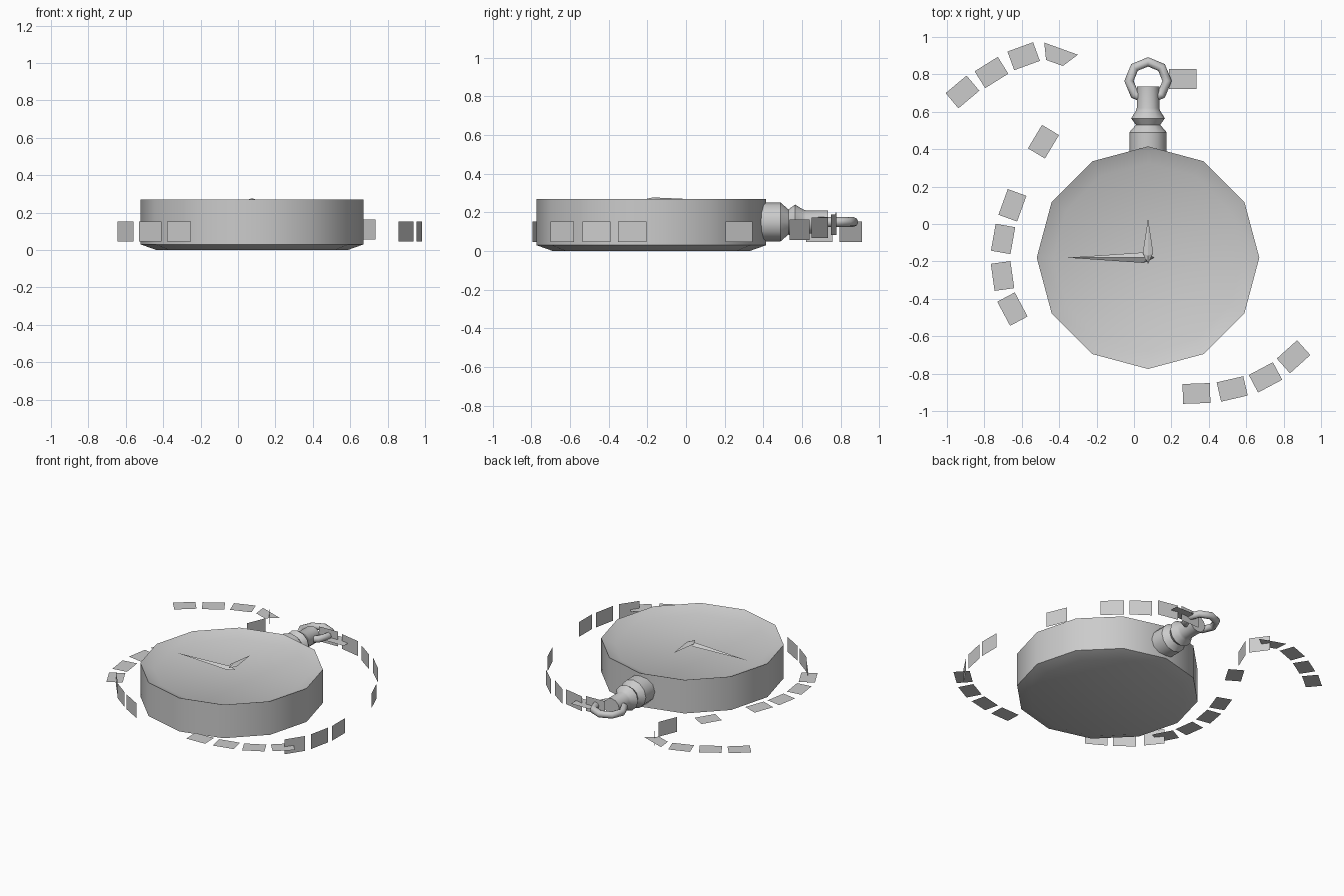
import bpy, bmesh, math
from mathutils import Vector, Matrix

if "Cube" in bpy.data.objects:
    bpy.data.objects.remove(bpy.data.objects["Cube"])

metal = bpy.data.materials.new("grey_metal")
metal.diffuse_color = (0.6, 0.6, 0.6, 1)
metal.use_nodes = True
metal.node_tree.nodes["Principled BSDF"].inputs["Base Color"].default_value = metal.diffuse_color
CX, CY = 0.075, -0.18


def make(name, verts, faces, smooth=None):
    me = bpy.data.meshes.new(name)
    me.from_pydata([tuple(v) for v in verts], [], faces)
    me.materials.append(metal)
    ob = bpy.data.objects.new(name, me)
    bpy.context.collection.objects.link(ob)
    if smooth:
        bpy.context.view_layer.objects.active = ob
        bpy.ops.object.select_all(action='DESELECT')
        ob.select_set(True)
        bpy.ops.object.shade_smooth_by_angle(angle=math.radians(smooth))
    return ob


def lathe(name, profile, sides, matrix, smooth):
    """Turn (radius, height) points about local z, capped at both ends."""
    verts, faces = [], []
    for r, h in profile:
        for i in range(sides):
            a = 2 * math.pi * i / sides
            verts.append(matrix @ Vector((r * math.cos(a), r * math.sin(a), h)))
    for k in range(len(profile) - 1):
        for i in range(sides):
            j = (i + 1) % sides
            faces.append((k * sides + i, k * sides + j,
                          (k + 1) * sides + j, (k + 1) * sides + i))
    faces.append(tuple(reversed(range(sides))))
    n = (len(profile) - 1) * sides
    faces.append(tuple(range(n, n + sides)))
    return make(name, verts, faces, smooth)


# Twelve-sided case with chamfered back and sunken dial
lathe("watch_case", [(0.51, 0), (0.595, 0.03), (0.595, 0.27), (0.505, 0.23)],
      12, Matrix.Translation((CX, CY, 0)), 35)

# Turned winding stem pointing along +y
lathe("winding_stem", [(0.10, 0.37), (0.10, 0.49), (0.065, 0.53), (0.09, 0.565),
                       (0.065, 0.605), (0.06, 0.62), (0.06, 0.735)],
      12, Matrix.Translation((CX, 0, 0.15)) @ Matrix.Rotation(-math.pi / 2, 4, 'X'), 35)

# Ring through the stem
bpy.ops.mesh.primitive_torus_add(location=(CX, 0.765, 0.15), major_segments=8,
                                 minor_segments=8, major_radius=0.102, minor_radius=0.025)
ring = bpy.context.object
ring.name = "bow_ring"
ring.data.materials.append(metal)
bpy.ops.object.shade_smooth_by_angle(angle=math.radians(50))


def hand(name, length, angle, z, height):
    """Kite-shaped hand with a raised centre."""
    m = Matrix.Translation((CX, CY, z)) @ Matrix.Rotation(angle, 4, 'Z')
    pts = [(length, 0, 0), (0.025, 0.028, 0), (-0.033, 0, 0), (0.025, -0.028, 0),
           (0.01, 0, height)]
    make(name, [m @ Vector(p) for p in pts],
         [(0, 1, 4), (1, 2, 4), (2, 3, 4), (3, 0, 4), (3, 2, 1, 0)])


hand("minute_hand", 0.435, math.pi, 0.25, 0.018)
hand("hour_hand", 0.21, math.pi / 2, 0.268, 0.009)

# Chain links lying flat: centre x, centre y, angle in degrees
flat_links = [(-0.917, 0.706, 40), (-0.762, 0.81, 32), (-0.59, 0.897, 20),
              (-0.484, 0.44, 59), (-0.65, 0.10, 70), (-0.70, -0.08, 80),
              (-0.703, -0.278, 98), (-0.65, -0.455, 118), (0.334, -0.906, 2),
              (0.525, -0.882, 13), (0.703, -0.82, 28), (0.853, -0.71, 42),
              (0.26, 0.775, 0)]
for i, (x, y, a) in enumerate(flat_links):
    z = 0.14 if (x > 0 and y > 0) else 0.1
    m = Matrix.Translation((x, y, z)) @ Matrix.Rotation(math.radians(a), 4, 'Z')
    make(f"flat_link_{i + 1}",
         [m @ Vector((sx * 0.073, sy * 0.053, 0))
          for sx, sy in ((-1, -1), (1, -1), (1, 1), (-1, 1))], [(0, 1, 2, 3)])

# Bent link at the chain's turn
make("turning_link", [(-0.48, 0.97, 0.1), (-0.47, 0.877, 0.1),
                      (-0.38, 0.845, 0.1), (-0.30, 0.905, 0.1)], [(0, 1, 2, 3)])

# Chain links standing on edge: start x, y, end x, y, centre z
edge_links = [(-0.39, 0.91, -0.307, 0.795, 0.1), (-0.31, 0.757, -0.366, 0.622, 0.1),
              (-0.645, -0.46, -0.56, -0.567, 0.1), (-0.53, -0.61, -0.41, -0.70, 0.1),
              (-0.38, -0.72, -0.25, -0.795, 0.1), (0.858, -0.70, 0.938, -0.58, 0.1),
              (0.955, -0.535, 0.985, -0.39, 0.1), (0.993, -0.353, 0.993, -0.205, 0.1),
              (0.858, 0.343, 0.915, 0.205, 0.1), (0.623, 0.64, 0.735, 0.535, 0.11),
              (0.465, 0.735, 0.585, 0.65, 0.12), (0.28, 0.78, 0.425, 0.75, 0.135),
              (0.10, 0.773, 0.25, 0.778, 0.145)]
for i, (x0, y0, x1, y1, z) in enumerate(edge_links):
    make(f"edge_link_{i + 1}", [(x0, y0, z - 0.053), (x1, y1, z - 0.053),
                                (x1, y1, z + 0.053), (x0, y0, z + 0.053)], [(0, 1, 2, 3)])
